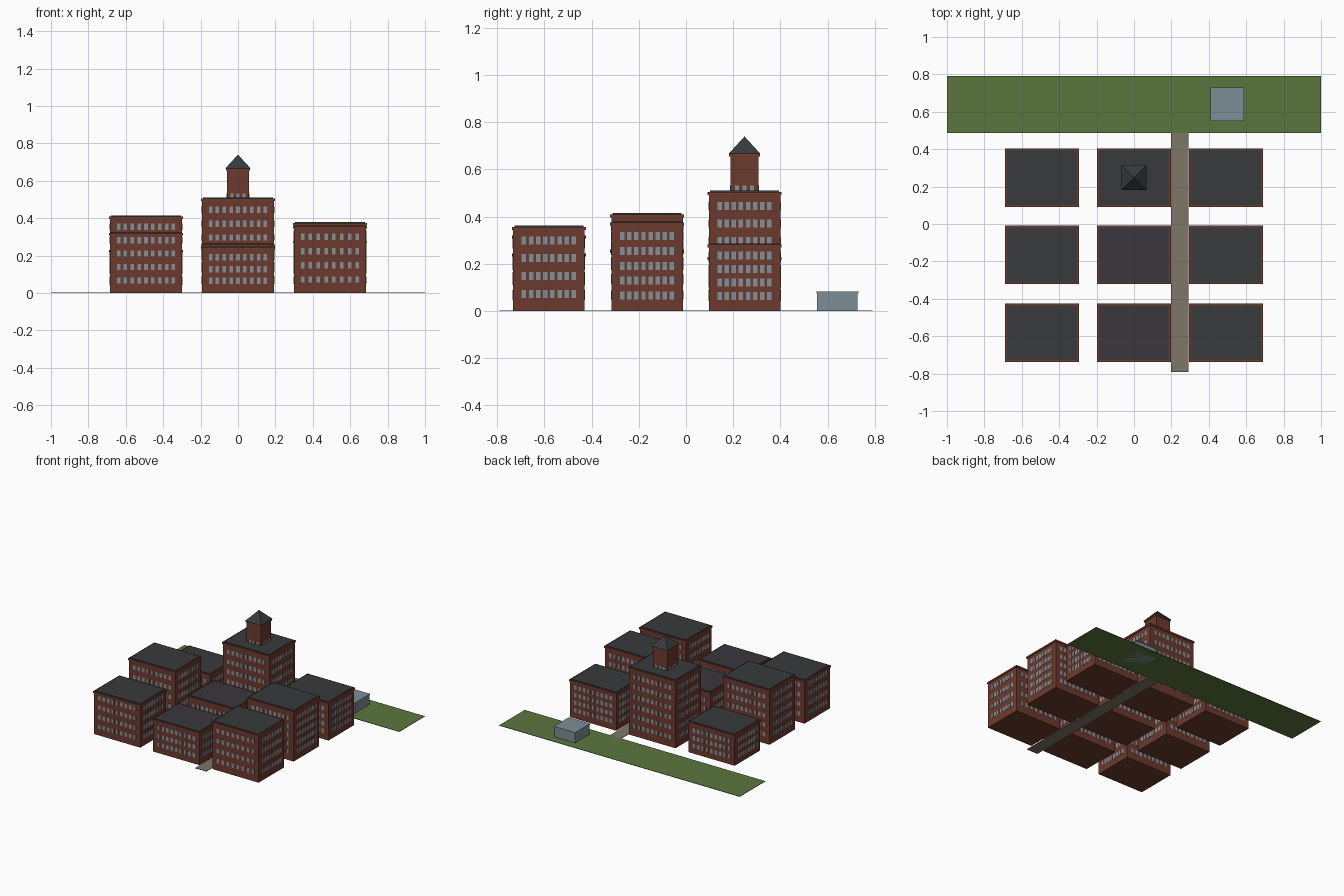
import bpy, bmesh
from mathutils import Matrix, Vector

if "Cube" in bpy.data.objects:
    bpy.data.objects.remove(bpy.data.objects["Cube"])


def material(name, rgb):
    m = bpy.data.materials.new(name)
    m.diffuse_color = (*rgb, 1)
    m.use_nodes = True
    m.node_tree.nodes["Principled BSDF"].inputs["Base Color"].default_value = m.diffuse_color
    return m


BRICK = material("brick", (0.150, 0.042, 0.026))
TRIM = material("brick_trim", (0.155, 0.045, 0.028))
SLATE = material("slate", (0.038, 0.042, 0.046))
SLATE2 = material("slate_violet", (0.042, 0.038, 0.046))
GLASS = material("glass", (0.23, 0.28, 0.31))
GRASS = material("grass", (0.105, 0.18, 0.047))
PAVING = material("paving", (0.21, 0.18, 0.14))
PALE = material("pale_blue", (0.21, 0.27, 0.31))


def add_box(bm, lo, hi):
    lo, hi = Vector(lo), Vector(hi)
    mat = Matrix.Translation((lo + hi) / 2) @ Matrix.Diagonal((*(hi - lo), 1))
    bmesh.ops.create_cube(bm, size=1, matrix=mat)


def finish(name, bm, mat):
    me = bpy.data.meshes.new(name)
    bm.to_mesh(me)
    bm.free()
    me.materials.append(mat)
    ob = bpy.data.objects.new(name, me)
    bpy.context.collection.objects.link(ob)
    return ob


def block(name, cx, cy, w, d, z0, z1, mat):
    bm = bmesh.new()
    add_box(bm, (cx - w / 2, cy - d / 2, z0), (cx + w / 2, cy + d / 2, z1))
    return finish(name, bm, mat)


def windows(name, cx, cy, w, d, heights, nx, ny, ww, wh, margin):
    # thin panes set on all four walls
    bm = bmesh.new()
    t = 0.002
    for z in heights:
        for n, length, off, along_x in ((nx, w, d / 2, True), (ny, d, w / 2, False)):
            span = length - 2 * margin
            for i in range(n):
                u = -span / 2 + span * i / (n - 1)
                for s in (-1, 1):
                    c = Vector((cx + u, cy + s * off, z)) if along_x else Vector((cx + s * off, cy + u, z))
                    h = Vector((ww / 2, t, wh / 2)) if along_x else Vector((t, ww / 2, wh / 2))
                    add_box(bm, c - h, c + h)
    finish(name, bm, GLASS)


W, D = 0.385, 0.303
XS = {"left": -0.492, "centre": 0.0, "right": 0.492}
YS = {"front": -0.581, "middle": -0.165, "back": 0.248}
# height, window rows, first row height, row pitch, windows across, windows deep
BLOCKS = {
    ("front", "left"): (0.326, 4, 0.067, 0.072, 9, 8),
    ("front", "centre"): (0.250, 3, 0.065, 0.063, 9, 8),
    ("front", "right"): (0.362, 4, 0.072, 0.076, 8, 8),
    ("middle", "left"): (0.415, 5, 0.070, 0.071, 9, 8),
    ("middle", "centre"): (0.265, 3, 0.066, 0.066, 9, 8),
    ("middle", "right"): (0.380, 5, 0.066, 0.063, 9, 8),
    ("back", "left"): (0.235, 3, 0.060, 0.058, 9, 8),
    ("back", "centre"): (0.510, 6, 0.075, 0.074, 9, 8),
    ("back", "right"): (0.287, 4, 0.064, 0.057, 9, 8),
}

# nine brick blocks with cornice, flat roof and windows
for (row, col), (h, rows, z0, dz, nx, ny) in BLOCKS.items():
    x, y, tag = XS[col], YS[row], f"{row}_{col}"
    violet = col == "centre" and row != "back"
    block(f"{tag}_walls", x, y, W, D, 0, h - 0.018, BRICK)
    block(f"{tag}_cornice", x, y, W + 0.01, D + 0.01, h - 0.018, h - 0.005, TRIM)
    block(f"{tag}_roof", x, y, W - 0.01, D - 0.01, h - 0.005, h, SLATE2 if violet else SLATE)
    windows(f"{tag}_windows", x, y, W, D, [z0 + dz * r for r in range(rows)],
            nx, ny, 0.019, 0.034, 0.046)

# tower on the tallest block
ty = YS["back"]
block("tower_walls", 0, ty, 0.12, 0.12, 0.50, 0.656, BRICK)
block("tower_cornice", 0, ty, 0.13, 0.13, 0.656, 0.667, TRIM)
windows("tower_windows", 0, ty, 0.12, 0.12, [0.521], 3, 3, 0.017, 0.024, 0.028)
bm = bmesh.new()
bmesh.ops.create_cone(bm, cap_ends=True, segments=4, radius1=0.067 * 2 ** 0.5, radius2=0, depth=0.073,
                      matrix=Matrix.Translation((0, ty, 0.7035)) @ Matrix.Rotation(0.78539816, 4, "Z"))
finish("tower_spire", bm, SLATE)

# lawn, path and low pavilion
block("lawn", 0, 0.6385, 2.0, 0.303, 0, 0.003, GRASS)
block("path", 0.244, -0.151, 0.093, 1.278, 0, 0.003, PAVING)
block("pavilion_walls", 0.498, 0.641, 0.17, 0.17, 0, 0.075, PALE)
block("pavilion_roof", 0.498, 0.641, 0.178, 0.178, 0.075, 0.083, PALE)
